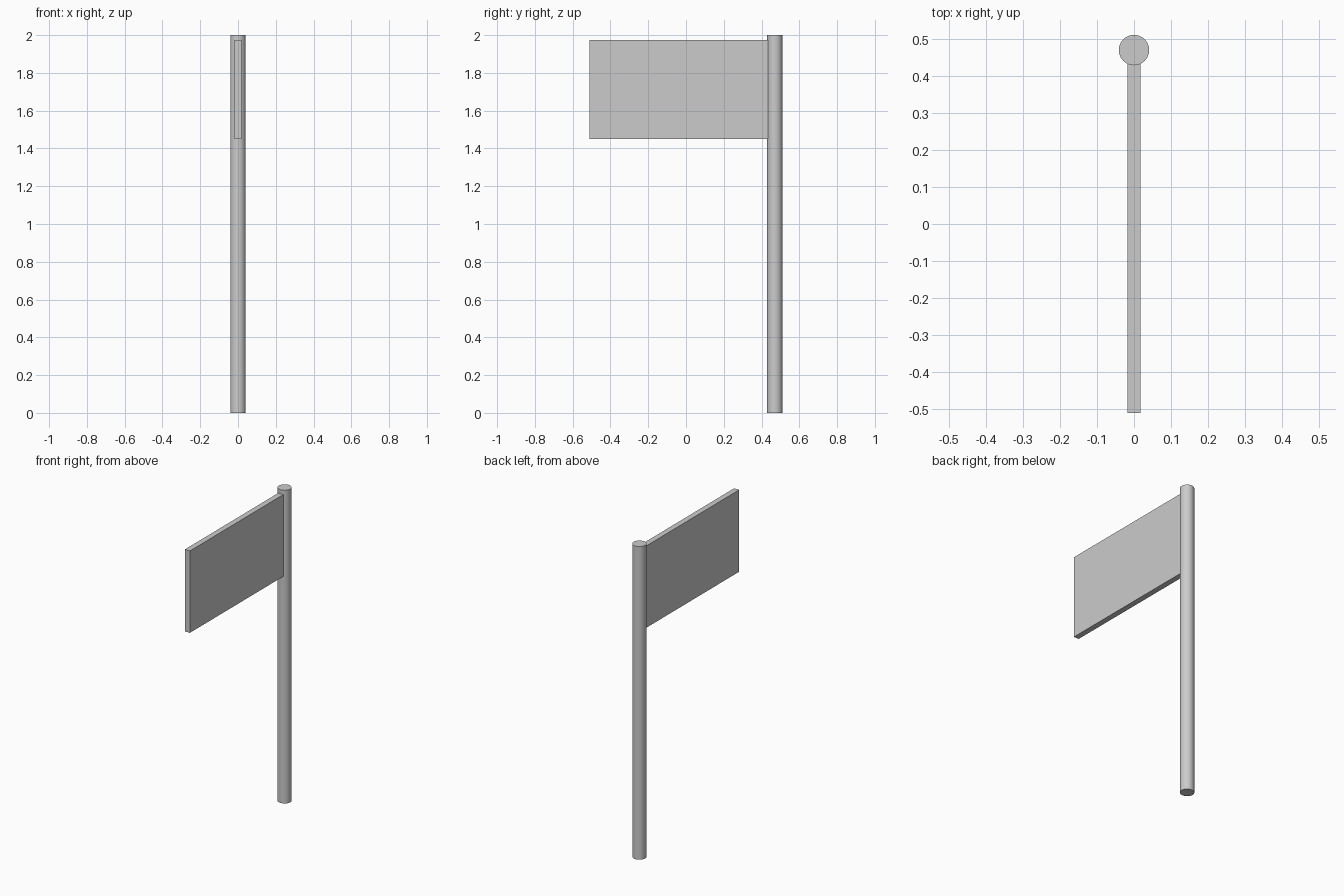
import bpy

if "Cube" in bpy.data.objects:
    bpy.data.objects.remove(bpy.data.objects["Cube"])

POLE_R, POLE_H, POLE_Y = 0.041, 2.0, 0.47

# Round upright pole with flat ends
bpy.ops.mesh.primitive_cylinder_add(vertices=48, radius=POLE_R, depth=POLE_H,
                                    location=(0, POLE_Y, POLE_H / 2))
pole = bpy.context.object
pole.name = "pole"
bpy.ops.object.shade_smooth_by_angle()

# Flat sign panel, its rear edge meeting the pole
lo, hi = (-0.018, -0.511, 1.45), (0.018, 0.433, 1.973)
bpy.ops.mesh.primitive_cube_add(size=1, location=[(a + b) / 2 for a, b in zip(lo, hi)])
panel = bpy.context.object
panel.name = "sign_panel"
panel.scale = [b - a for a, b in zip(lo, hi)]
bpy.ops.object.transform_apply(location=False, rotation=False, scale=True)
